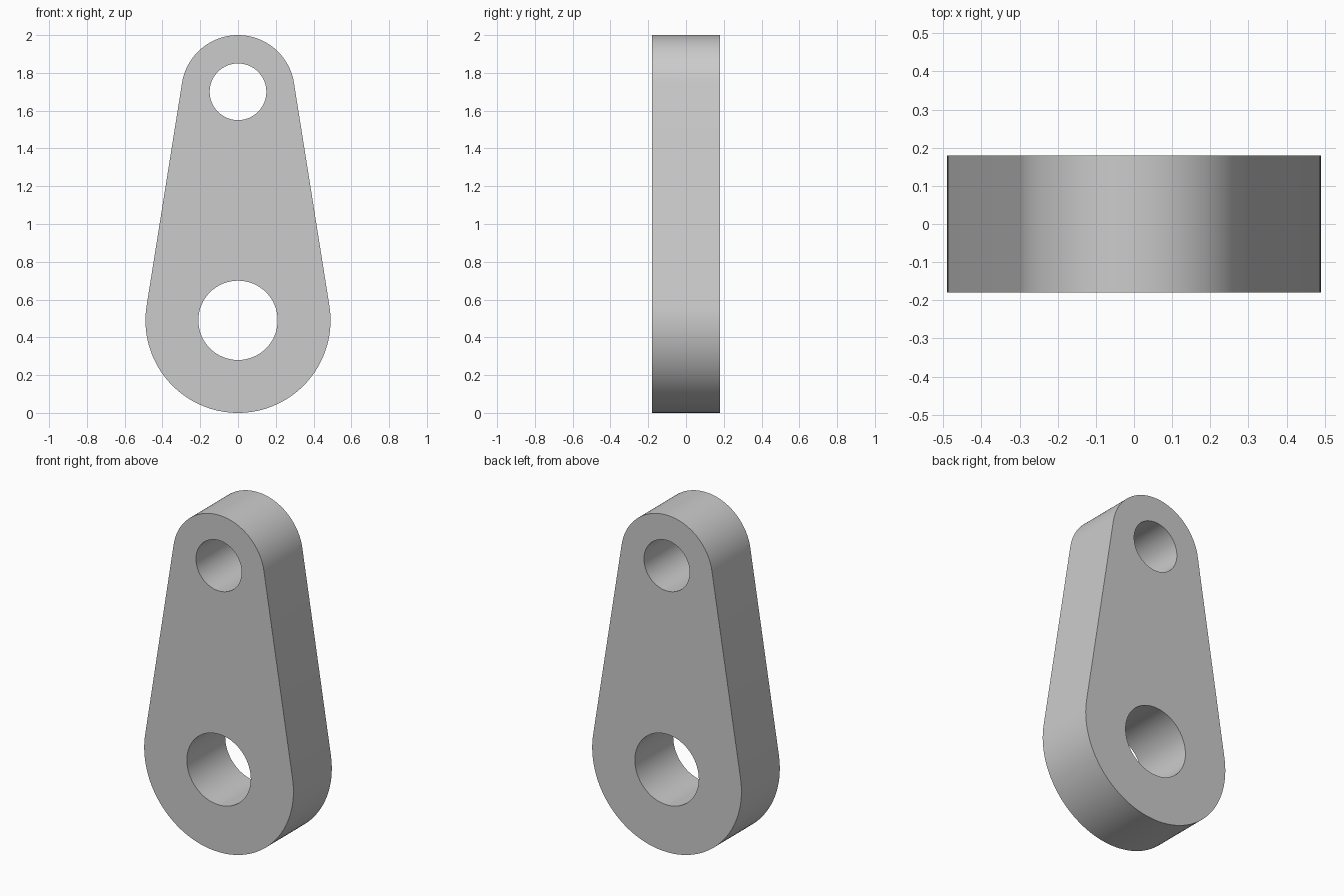
import bpy, bmesh
from math import asin, cos, sin, pi, radians

if "Cube" in bpy.data.objects:
    bpy.data.objects.remove(bpy.data.objects["Cube"])

DEPTH = 0.36
LOW_Z, LOW_R, LOW_HOLE = 0.49, 0.49, 0.21
TOP_Z, TOP_R, TOP_HOLE = 1.70, 0.30, 0.15


def arc(z, radius, start, end, steps):
    """Points along an arc in the XZ plane, both ends included."""
    angles = [start + (end - start) * i / steps for i in range(steps + 1)]
    return [(radius * cos(a), z + radius * sin(a)) for a in angles]


def add_loop(bm, points):
    verts = [bm.verts.new((x, -DEPTH / 2, z)) for x, z in points]
    for i, v in enumerate(verts):
        bm.edges.new((v, verts[(i + 1) % len(verts)]))


# Outline: two end arcs joined by their common tangents
tilt = asin((LOW_R - TOP_R) / (TOP_Z - LOW_Z))
outline = (arc(TOP_Z, TOP_R, tilt, pi - tilt, 48)
           + arc(LOW_Z, LOW_R, pi - tilt, 2 * pi + tilt, 64))

bm = bmesh.new()
add_loop(bm, outline)
# Pin holes
add_loop(bm, arc(LOW_Z, LOW_HOLE, 0, 2 * pi, 64)[:-1])
add_loop(bm, arc(TOP_Z, TOP_HOLE, 0, 2 * pi, 64)[:-1])

# Fill the plate around the holes and give it thickness
bmesh.ops.triangle_fill(bm, edges=bm.edges[:], use_beauty=True)
back = bmesh.ops.extrude_face_region(bm, geom=bm.faces[:], use_keep_orig=True)
back_verts = [g for g in back["geom"] if isinstance(g, bmesh.types.BMVert)]
bmesh.ops.translate(bm, verts=back_verts, vec=(0, DEPTH, 0))
bmesh.ops.recalc_face_normals(bm, faces=bm.faces[:])

mesh = bpy.data.meshes.new("link_plate")
bm.to_mesh(mesh)
bm.free()
link = bpy.data.objects.new("link_plate", mesh)
bpy.context.collection.objects.link(link)

# Plain grey
grey = bpy.data.materials.new("light_grey")
grey.use_nodes = True
colour = (0.6, 0.6, 0.6, 1)
grey.diffuse_color = colour
grey.node_tree.nodes["Principled BSDF"].inputs["Base Color"].default_value = colour
mesh.materials.append(grey)

# Smooth rims, sharp plate edges
bpy.ops.object.select_all(action="DESELECT")
link.select_set(True)
bpy.context.view_layer.objects.active = link
bpy.ops.object.shade_smooth_by_angle(angle=radians(30))
